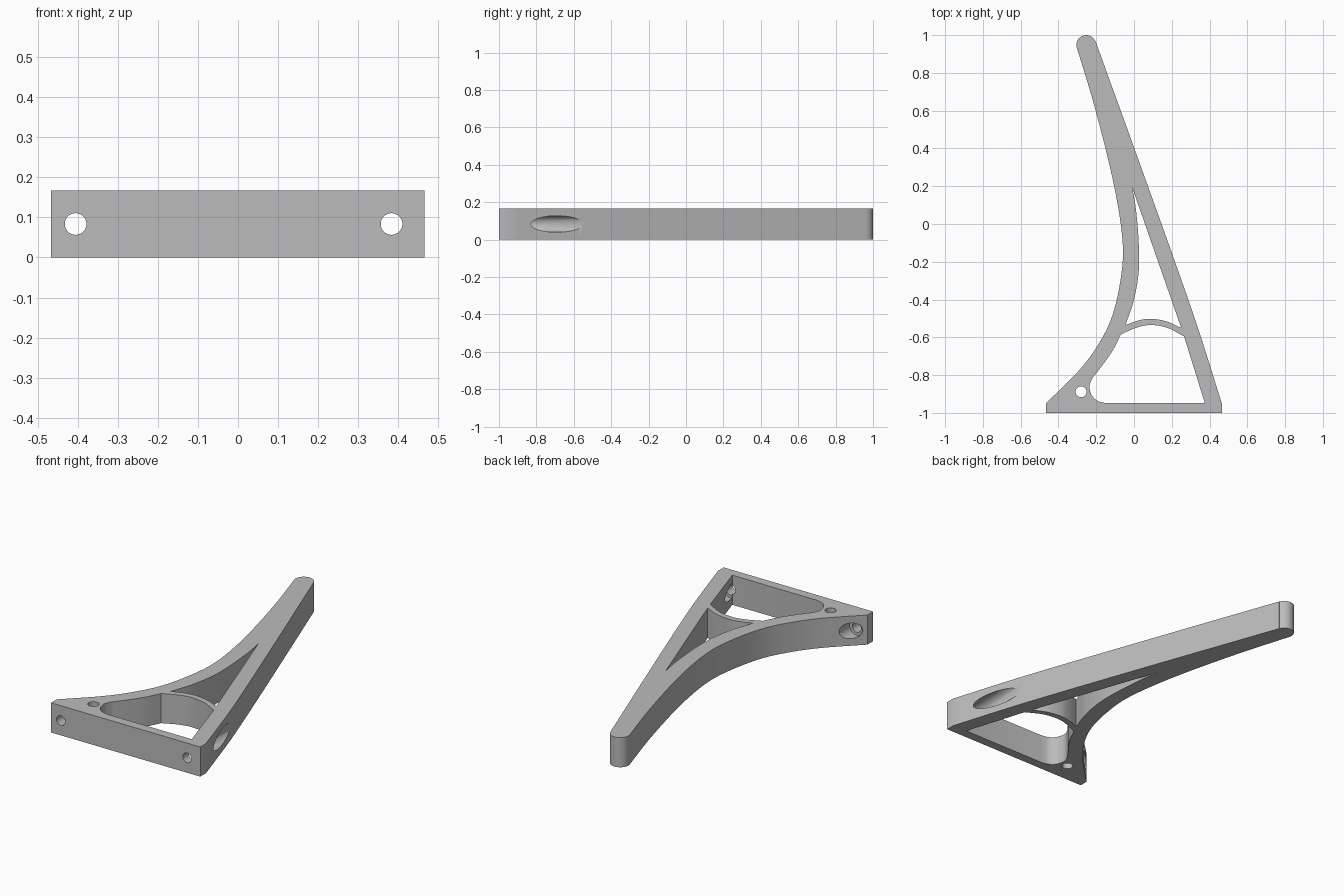
import bpy
import bmesh
import math
from mathutils import Matrix, Vector

if "Cube" in bpy.data.objects:
    bpy.data.objects.remove(bpy.data.objects["Cube"], do_unlink=True)

HEIGHT = 0.167
MID = HEIGHT / 2

grey = bpy.data.materials.new("plain grey")
grey.use_nodes = True
grey.diffuse_color = (0.5, 0.5, 0.5, 1)
grey.node_tree.nodes["Principled BSDF"].inputs["Base Color"].default_value = (0.5, 0.5, 0.5, 1)


def smooth(points, steps=8):
    """Flowing curve through the given points."""
    p = [Vector(q) for q in points]
    p = [2 * p[0] - p[1]] + p + [2 * p[-1] - p[-2]]
    out = []
    for a, b, c, d in zip(p, p[1:], p[2:], p[3:]):
        for i in range(steps):
            t = i / steps
            out.append(b + 0.5 * t * ((c - a) + t * ((2 * a - 5 * b + 4 * c - d)
                       + t * (3 * b - a - 3 * c + d))))
    return out + [p[-2]]


def arc(cx, cy, r, start, end, steps=14):
    angles = [math.radians(start + (end - start) * i / steps) for i in range(steps + 1)]
    return [Vector((cx + r * math.cos(a), cy + r * math.sin(a))) for a in angles]


def finish(bm, name):
    bmesh.ops.remove_doubles(bm, verts=bm.verts, dist=0.0005)
    bmesh.ops.recalc_face_normals(bm, faces=bm.faces)
    mesh = bpy.data.meshes.new(name)
    bm.to_mesh(mesh)
    bm.free()
    mesh.materials.append(grey)
    obj = bpy.data.objects.new(name, mesh)
    bpy.context.collection.objects.link(obj)
    return obj


def slab(name, outline, low, high):
    bm = bmesh.new()
    verts = []
    for p in outline:
        if not verts or (verts[-1].co.xy - Vector(p)).length > 0.001:
            verts.append(bm.verts.new((p[0], p[1], low)))
    face = bm.faces.new(verts)
    new = bmesh.ops.extrude_face_region(bm, geom=[face])["geom"]
    bmesh.ops.translate(bm, vec=(0, 0, high - low),
                        verts=[v for v in new if isinstance(v, bmesh.types.BMVert)])
    return finish(bm, name)


def drill(name, radius, start, end):
    """Round cutter between two points."""
    start, end = Vector(start), Vector(end)
    axis = end - start
    turn = axis.to_track_quat('Z', 'Y').to_matrix().to_4x4()
    bm = bmesh.new()
    bmesh.ops.create_cone(bm, cap_ends=True, segments=40, radius1=radius, radius2=radius,
                          depth=axis.length,
                          matrix=Matrix.Translation((start + end) / 2) @ turn)
    return finish(bm, name)


# Bracket body: flat base, bowed front edge, round tip, sweeping back edge
body_outline = [(-0.467, -1), (0.465, -1)]
body_outline += smooth([(0.465, -0.95), (0.345, -0.57), (0.217, -0.2), (0.002, 0.4), (-0.203, 0.966)])
body_outline += arc(-0.253, 0.948, 0.052, 20, 195)
body_outline += smooth([(-0.303, 0.935), (-0.203, 0.6), (-0.105, 0.2), (-0.06, -0.1),
                        (-0.072, -0.3), (-0.12, -0.5), (-0.2, -0.655), (-0.3, -0.785),
                        (-0.467, -0.95)])
bracket = slab("bracket", body_outline, 0, HEIGHT)

# Slender upper opening
upper = [(-0.01, 0.195), (0.25, -0.55)]
upper += smooth([(0.25, -0.55), (0.17, -0.515), (0.085, -0.502), (0.02, -0.512), (-0.045, -0.535)])
upper += smooth([(-0.045, -0.535), (0, -0.4), (0.025, -0.25), (0.025, -0.1), (0.01, 0.08),
                 (-0.01, 0.195)])[:-1]

# Lower opening with rounded corner
lower = [(0.375, -0.948), (0.265, -0.595)]
lower += smooth([(0.265, -0.595), (0.175, -0.549), (0.085, -0.535), (0.01, -0.55), (-0.07, -0.585)])
lower += smooth([(-0.07, -0.585), (-0.11, -0.665), (-0.165, -0.745), (-0.22, -0.815)])
lower += smooth([(-0.22, -0.815), (-0.236, -0.86), (-0.222, -0.91), (-0.19, -0.938), (-0.15, -0.948)])

cutters = [slab("upper_opening", upper, -0.1, HEIGHT + 0.1),
           slab("lower_opening", lower, -0.1, HEIGHT + 0.1),
           drill("pin_hole", 0.029, (-0.28, -0.888, -0.1), (-0.28, -0.888, HEIGHT + 0.1))]

# Screw holes with wide bores for the heads
for side, x in (("right", -0.405), ("left", 0.383)):
    cutters.append(drill(side + "_screw_hole", 0.027, (x, -1.1, MID), (x, -0.8, MID)))
    cutters.append(drill(side + "_head_bore", 0.044, (x, -0.942, MID), (x, -0.4, MID)))

bpy.context.view_layer.objects.active = bracket
for cutter in cutters:
    mod = bracket.modifiers.new(cutter.name, 'BOOLEAN')
    mod.operation = 'DIFFERENCE'
    mod.solver = 'EXACT'
    mod.object = cutter
    bpy.ops.object.modifier_apply(modifier=mod.name)
    bpy.data.objects.remove(cutter, do_unlink=True)

# Smooth curved walls, keep crisp rims
for obj in bpy.context.selected_objects:
    obj.select_set(False)
bracket.select_set(True)
bpy.ops.object.shade_smooth_by_angle(angle=math.radians(30))
